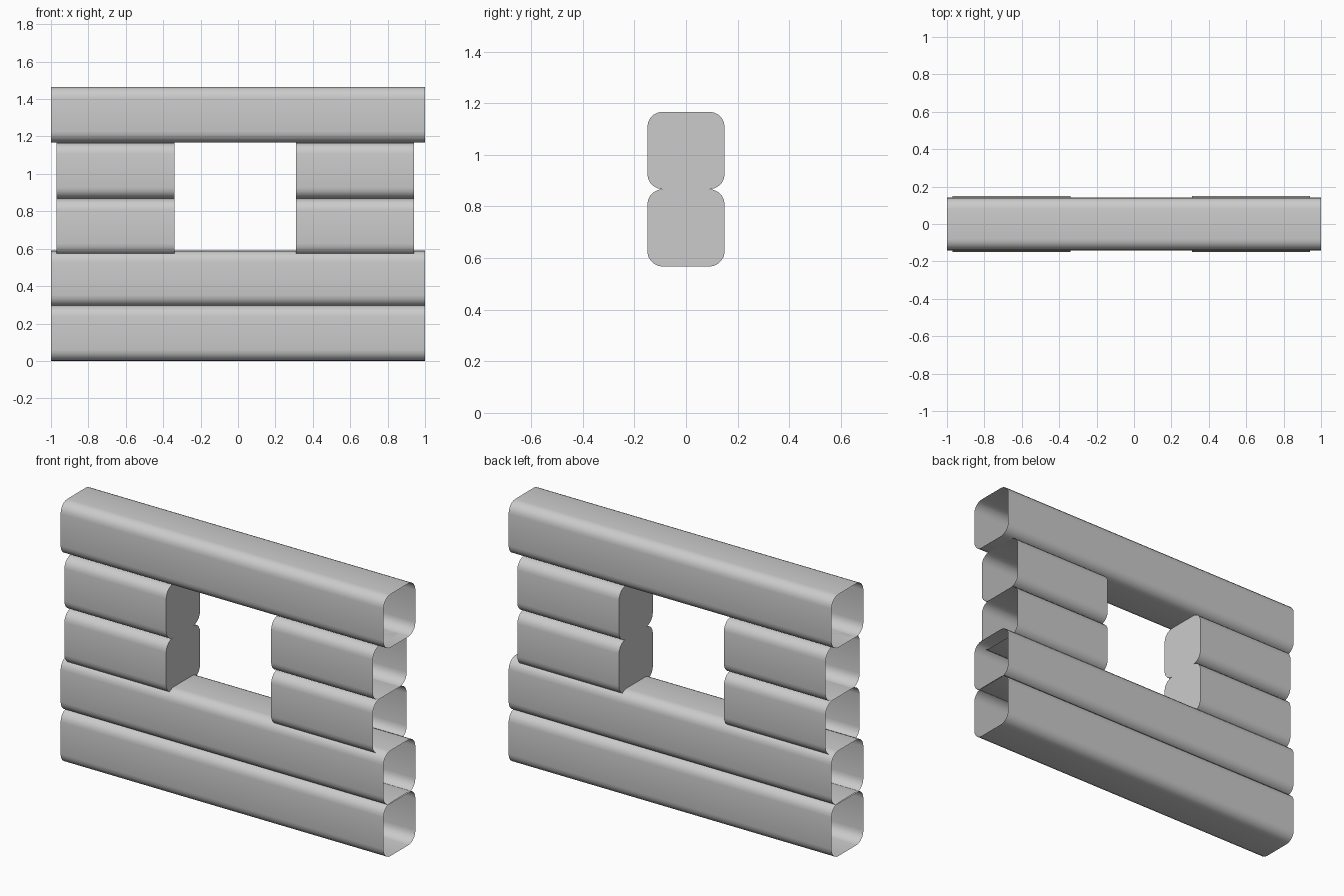
import bpy, bmesh, math

if "Cube" in bpy.data.objects:
    bpy.data.objects.remove(bpy.data.objects["Cube"])

RADIUS, STEPS = 0.06, 5


def profile(half_y, z0, z1):
    """Rounded rectangle in the yz plane."""
    points = []
    zc, half_z = (z0 + z1) / 2, (z1 - z0) / 2
    for corner, (sy, sz) in enumerate([(1, 1), (-1, 1), (-1, -1), (1, -1)]):
        for i in range(STEPS + 1):
            a = math.pi / 2 * (corner + i / STEPS)
            points.append((sy * (half_y - RADIUS) + RADIUS * math.cos(a),
                           zc + sz * (half_z - RADIUS) + RADIUS * math.sin(a)))
    return points


def log(name, x0, x1, half_y, z0, z1, cap=None):
    """Hollow log along x, open at its ends unless cap is 'left' or 'right'."""
    bm = bmesh.new()
    pts = profile(half_y, z0, z1)
    left = [bm.verts.new((x0, y, z)) for y, z in pts]
    right = [bm.verts.new((x1, y, z)) for y, z in pts]
    n = len(pts)
    for i in range(n):
        j = (i + 1) % n
        bm.faces.new((left[i], left[j], right[j], right[i]))
    if cap == "left":
        bm.faces.new(left[::-1])
    elif cap == "right":
        bm.faces.new(right)
    bmesh.ops.recalc_face_normals(bm, faces=bm.faces)
    # Make the outer side of the walls face outwards
    bm.faces.ensure_lookup_table()
    f, zc = bm.faces[0], (z0 + z1) / 2
    c = f.calc_center_median()
    if f.normal.y * c.y + f.normal.z * (c.z - zc) < 0:
        bmesh.ops.reverse_faces(bm, faces=bm.faces)
    mesh = bpy.data.meshes.new(name)
    bm.to_mesh(mesh)
    bm.free()
    obj = bpy.data.objects.new(name, mesh)
    bpy.context.collection.objects.link(obj)
    bpy.ops.object.select_all(action="DESELECT")
    obj.select_set(True)
    bpy.context.view_layer.objects.active = obj
    bpy.ops.object.shade_smooth_by_angle(angle=math.radians(35))


# Full-length logs below and above the window
for name, z0, z1 in [("bottom_log", 0, 0.298), ("sill_log", 0.292, 0.59),
                     ("lintel_log", 1.167, 1.465)]:
    log(name, -1, 1, 0.141, z0, z1)

# Short logs beside the window, closed at the window end
for row, z0 in [("lower", 0.567), ("upper", 0.867)]:
    log(f"left_{row}_short_log", -0.97, -0.34, 0.15, z0, z0 + 0.3, "right")
    log(f"right_{row}_short_log", 0.31, 0.94, 0.15, z0, z0 + 0.3, "left")
